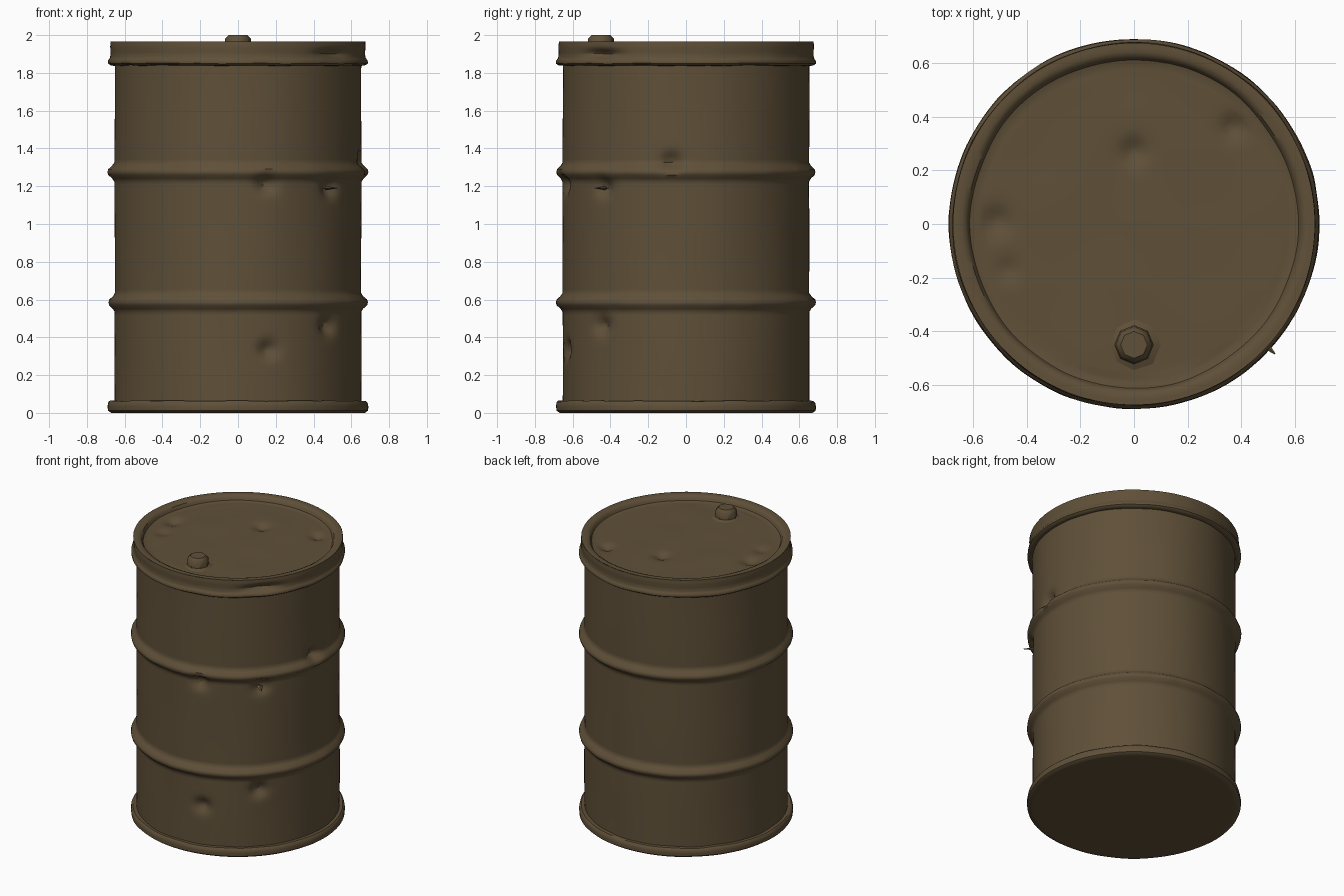
import bpy, bmesh, math
from mathutils import Vector, noise

if "Cube" in bpy.data.objects:
    bpy.data.objects.remove(bpy.data.objects["Cube"])

rust = bpy.data.materials.new("rusty brown steel")
rust.diffuse_color = (0.115, 0.08, 0.04, 1)
rust.use_nodes = True
rust.node_tree.nodes["Principled BSDF"].inputs["Base Color"].default_value = rust.diffuse_color
SEG = 144


def finish(name, bm, angle=40):
    bmesh.ops.recalc_face_normals(bm, faces=bm.faces[:])
    me = bpy.data.meshes.new(name)
    bm.to_mesh(me)
    bm.free()
    ob = bpy.data.objects.new(name, me)
    bpy.context.collection.objects.link(ob)
    me.materials.append(rust)
    bpy.ops.object.select_all(action='DESELECT')
    ob.select_set(True)
    bpy.context.view_layer.objects.active = ob
    bpy.ops.object.shade_smooth_by_angle(angle=math.radians(angle))
    return ob


def densify(profile, step):
    pts = []
    for (r0, z0), (r1, z1) in zip(profile, profile[1:]):
        n = max(1, round(math.hypot(r1 - r0, z1 - z0) / step))
        pts += [(r0 + (r1 - r0) * i / n, z0 + (z1 - z0) * i / n) for i in range(n)]
    return pts + [profile[-1]]


def lathe(name, profile, deform, step=0.025, seg=SEG):
    bm = bmesh.new()
    rings = []
    for r, z in densify(profile, step):
        if r < 1e-5:
            rings.append([bm.verts.new((0, 0, z))] * seg)
        else:
            rings.append([bm.verts.new((r * math.cos(2 * math.pi * i / seg),
                                        r * math.sin(2 * math.pi * i / seg), z))
                          for i in range(seg)])
    for a, b in zip(rings, rings[1:]):
        for i in range(seg):
            j = (i + 1) % seg
            bm.faces.new(dict.fromkeys((a[i], a[j], b[j], b[i])))
    for v in bm.verts:
        v.co = deform(v.co.copy())
    return finish(name, bm)


# Dents in the wall: angle point x, y, height, radius, depth
WALL_DENTS = [(0.15, -0.64, 1.21, 0.032, 0.045), (0.49, -0.44, 1.19, 0.032, 0.045),
              (0.48, -0.45, 0.46, 0.032, 0.045), (0.16, -0.63, 0.335, 0.032, 0.04),
              (0.65, -0.08, 1.33, 0.032, 0.045)]
# Dents in the lid: x, y, radius, depth
LID_DENTS = [(0.0, 0.27, 0.035, 0.025), (0.37, 0.36, 0.03, 0.025),
             (-0.51, 0.01, 0.035, 0.025), (-0.47, -0.17, 0.03, 0.015)]


def wall_deform(p):
    r = math.hypot(p.x, p.y)
    a = math.atan2(p.y, p.x)
    push = 0.004 * noise.noise(Vector((p.x * 3, p.y * 3, p.z * 2)))
    if r > 0.66:  # uneven ribs
        push += 0.004 * noise.noise(p * 9)
    for x, y, z, s, d in WALL_DENTS:
        da = (a - math.atan2(y, x) + math.pi) % (2 * math.pi) - math.pi
        push -= d * math.exp(-((da * 0.655) ** 2 + (p.z - z) ** 2) / (2 * s * s))
    k = (r + push) / r
    return Vector((p.x * k, p.y * k, p.z))


def rim_deform(p):
    r = math.hypot(p.x, p.y)
    if r < 0.64:
        return p
    a = math.atan2(p.y, p.x)
    push = 0.004 * noise.noise(p * 5)
    da = a - math.atan2(-0.45, 0.5)
    push -= 0.035 * math.exp(-(da * 0.67 / 0.1) ** 2 - ((p.z - 1.9) / 0.022) ** 2)
    k = (r + push) / r
    dz = 0.006 * noise.noise(p * 6) if 0.02 < p.z < 1.9 else 0
    return Vector((p.x * k, p.y * k, p.z + dz))


def lid_deform(p):
    r = math.hypot(p.x, p.y)
    if r > 0.57:
        k = 1 + 0.012 * noise.noise(Vector((p.x * 4, p.y * 4, 7))) if r < 0.64 else 1
        return Vector((p.x * k, p.y * k, p.z))
    z = p.z + 0.005 * noise.noise(Vector((p.x * 4, p.y * 4, 0)))
    for x, y, s, d in LID_DENTS:
        z -= d * math.exp(-((p.x - x) ** 2 + (p.y - y) ** 2) / (2 * s * s))
    return Vector((p.x, p.y, z))


# Drum wall with two rolled ribs
R = 0.653
wall = [(R, 0.05)]
for z in (0.585, 1.275):
    wall += [(R, z - 0.05), (0.664, z - 0.033), (0.684, z - 0.015), (0.688, z),
             (0.684, z + 0.015), (0.664, z + 0.033), (R, z + 0.05)]
wall += [(R, 1.86)]
lathe("drum_wall", wall, wall_deform, 0.018)

# Base with rolled bottom rim
lathe("base_rim", [(0, 0), (0.67, 0), (0.687, 0.012), (0.689, 0.035),
                   (0.685, 0.056), (0.676, 0.064), (0.65, 0.064)], rim_deform)

# Top band with a bead along its lower edge
lathe("top_band", [(0.65, 1.838), (0.673, 1.84), (0.688, 1.85), (0.688, 1.864),
                   (0.677, 1.88), (0.674, 1.9), (0.676, 1.94), (0.674, 1.965)],
      rim_deform, 0.008)

# Recessed lid
lathe("lid", [(0.674, 1.965), (0.64, 1.965), (0.622, 1.957), (0.61, 1.934),
              (0.59, 1.928), (0, 1.93)], lid_deform, 0.015)

# Filler cap near the front edge
cap = lathe("filler_cap", [(0.1, 1.926), (0.072, 1.938), (0.068, 1.982),
                           (0.05, 2.0), (0, 2.0)], lambda p: p, 1, 8)
cap.location = (0, -0.45, 0)

# Torn metal flap beside the front right puncture
bm = bmesh.new()
bmesh.ops.create_cone(bm, cap_ends=True, segments=4, radius1=0.022, radius2=0.002, depth=0.08)
flap = finish("torn_flap", bm, 20)
out = Vector((0.51, -0.47, 0)).normalized()
flap.location = out * 0.675 + Vector((0, 0, 1.19))
flap.rotation_euler = out.to_track_quat('Z', 'Y').to_euler()
flap.scale = (1, 0.5, 1)
